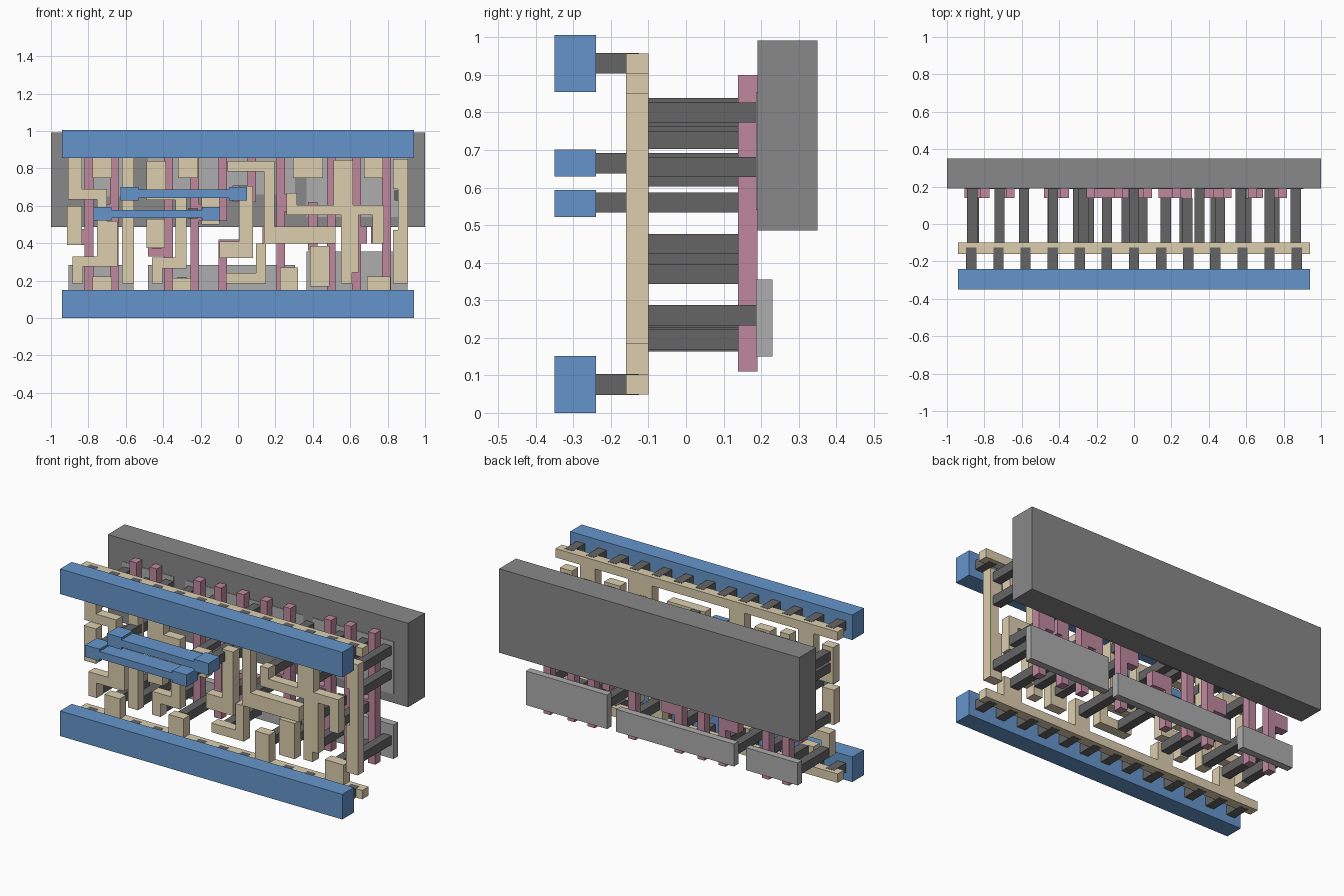
import bpy, bmesh
from mathutils import Matrix


def material(name, rgb):
    m = bpy.data.materials.new(name)
    m.diffuse_color = (*rgb, 1)
    return m


BLUE = material("blue", (0.13, 0.30, 0.60))
TAN = material("tan", (0.72, 0.62, 0.43))
PINK = material("pink", (0.52, 0.25, 0.34))
DARK = material("dark_grey", (0.13, 0.13, 0.13))
GREY = material("mid_grey", (0.25, 0.25, 0.25))
LIGHT = material("light_grey", (0.42, 0.42, 0.42))


def layer(name, rects, y0, y1, mat):
    """One object from (x0, x1, z0, z1) plates spanning y0..y1."""
    bm = bmesh.new()
    for x0, x1, z0, z1 in rects:
        mtx = Matrix.Translation(((x0 + x1) / 2, (y0 + y1) / 2, (z0 + z1) / 2))
        mtx = mtx @ Matrix.Diagonal((x1 - x0, y1 - y0, z1 - z0, 1))
        bmesh.ops.create_cube(bm, size=1, matrix=mtx)
    me = bpy.data.meshes.new(name)
    bm.to_mesh(me)
    bm.free()
    me.materials.append(mat)
    ob = bpy.data.objects.new(name, me)
    bpy.context.collection.objects.link(ob)
    return ob


def squares(points, half=0.027):
    return [(x - half, x + half, z - half, z + half) for x, z in points]


# back well slab
layer("well_slab", [(-1, 1, 0.486, 0.991)], 0.19, 0.35, GREY)

# thin diffusion plates: lower row and upper row set into the slab
layer("lower_plate_left", [(-0.905, -0.56, 0.15, 0.285)], 0.187, 0.23, LIGHT)
layer("lower_plate_middle", [(-0.48, 0.305, 0.15, 0.285)], 0.187, 0.23, LIGHT)
layer("lower_plate_right", [(0.365, 0.905, 0.15, 0.355)], 0.187, 0.23, LIGHT)
layer("upper_plates", [(-0.905, -0.56, 0.65, 0.855), (-0.48, 0.305, 0.66, 0.855),
                       (0.365, 0.905, 0.54, 0.855)], 0.187, 0.23, LIGHT)

# pink gate columns with their contact pads
GATES = {
    "a": [(-0.82, -0.773, 0.11, 0.90), (-0.905, -0.82, 0.39, 0.475)],
    "b": [(-0.685, -0.638, 0.11, 0.90), (-0.72, -0.685, 0.52, 0.61)],
    "c": [(-0.395, -0.348, 0.11, 0.90), (-0.48, -0.395, 0.33, 0.42)],
    "d": [(-0.255, -0.208, 0.11, 0.90), (-0.208, -0.17, 0.52, 0.61)],
    "e": [(-0.105, -0.058, 0.11, 0.42), (-0.058, 0.03, 0.33, 0.42)],
    "f": [(-0.105, -0.058, 0.52, 0.90), (-0.17, -0.105, 0.52, 0.61)],
    "g": [(0.05, 0.097, 0.62, 0.90), (-0.03, 0.05, 0.62, 0.71)],
    "h": [(0.205, 0.252, 0.11, 0.90), (0.252, 0.31, 0.57, 0.66),
          (0.13, 0.205, 0.40, 0.49)],
    "i": [(0.475, 0.522, 0.11, 0.90), (0.425, 0.475, 0.40, 0.49),
          (0.375, 0.425, 0.36, 0.62)],
    "j": [(0.61, 0.657, 0.11, 0.90), (0.657, 0.69, 0.40, 0.49)],
    "k": [(0.77, 0.817, 0.11, 0.90), (0.71, 0.77, 0.40, 0.49)],
}
for key, rects in GATES.items():
    layer("gate_" + key, rects, 0.138, 0.19, PINK)

# tan power rails with short stubs
layer("tan_rail_top", [(-0.94, 0.94, 0.904, 0.957), (-0.778, -0.675, 0.75, 0.904),
                       (-0.32, -0.215, 0.75, 0.904), (0.295, 0.455, 0.75, 0.904),
                       (0.675, 0.775, 0.75, 0.904)], -0.16, -0.10, TAN)
layer("tan_rail_bottom", [(-0.94, 0.94, 0.049, 0.102), (-0.778, -0.675, 0.102, 0.222),
                          (-0.35, -0.25, 0.102, 0.215), (0.225, 0.32, 0.102, 0.27),
                          (0.69, 0.815, 0.102, 0.222)], -0.16, -0.10, TAN)

# tan local wiring, one object per net
NETS = {
    "clock": [(-0.91, -0.835, 0.69, 0.855), (-0.91, -0.70, 0.635, 0.69),
              (-0.755, -0.70, 0.52, 0.635), (-0.755, -0.645, 0.33, 0.52),
              (-0.885, -0.645, 0.275, 0.33), (-0.885, -0.83, 0.185, 0.275)],
    "gate_input": [(-0.915, -0.835, 0.39, 0.60)],
    "inverted_clock": [(-0.62, -0.555, 0.185, 0.855)],
    "data_input": [(-0.49, -0.39, 0.375, 0.53)],
    "data_inverted": [(-0.49, -0.385, 0.685, 0.84), (-0.49, -0.275, 0.63, 0.685),
                      (-0.335, -0.275, 0.325, 0.63), (-0.46, -0.275, 0.265, 0.325),
                      (-0.46, -0.405, 0.185, 0.265)],
    "short_pad": [(-0.195, -0.10, 0.50, 0.645)],
    "hook": [(0.005, 0.08, 0.41, 0.705), (-0.10, 0.08, 0.32, 0.41)],
    "storage": [(-0.055, 0.195, 0.785, 0.84), (0.14, 0.195, 0.49, 0.785),
                (0.14, 0.52, 0.40, 0.49), (0.095, 0.15, 0.24, 0.40),
                (-0.065, 0.15, 0.185, 0.24)],
    "feedback": [(0.51, 0.615, 0.605, 0.845), (0.26, 0.78, 0.55, 0.605),
                 (0.26, 0.315, 0.605, 0.67), (0.72, 0.78, 0.40, 0.55),
                 (0.55, 0.645, 0.245, 0.55), (0.55, 0.61, 0.185, 0.245)],
    "lower_leg": [(0.385, 0.49, 0.17, 0.385)],
    "output": [(0.83, 0.91, 0.69, 0.85), (0.855, 0.91, 0.47, 0.69),
               (0.83, 0.91, 0.185, 0.47)],
}
for key, rects in NETS.items():
    layer("wire_" + key, rects, -0.16, -0.10, TAN)

# long contact posts down to the plates
lower = [(-0.857, 0.215), (-0.72, 0.195), (-0.588, 0.215), (-0.433, 0.22),
         (-0.30, 0.19), (0.0, 0.213), (0.27, 0.20), (0.435, 0.26),
         (0.58, 0.26), (0.745, 0.195), (0.865, 0.26)]
upper = [(-0.865, 0.80), (-0.72, 0.775), (-0.588, 0.80), (-0.433, 0.80),
         (-0.27, 0.79), (0.0, 0.812), (0.35, 0.80), (0.57, 0.80),
         (0.725, 0.80), (0.865, 0.80), (-0.865, 0.73), (0.57, 0.655),
         (0.725, 0.79), (0.865, 0.655)]
layer("plate_posts", squares(lower + upper), -0.10, 0.19, DARK)

# shorter contact posts down to the gate pads
pads = [(-0.865, 0.43), (-0.72, 0.56), (-0.588, 0.655), (-0.435, 0.40),
        (-0.24, 0.56), (-0.145, 0.56), (-0.04, 0.37), (0.045, 0.665),
        (0.17, 0.45), (0.285, 0.63), (0.46, 0.45), (0.60, 0.45), (0.75, 0.45)]
layer("gate_posts", squares(pads), -0.10, 0.14, DARK)

# front vias: 13 per rail plus two for each strap
rail_x = [-0.87 + 0.145 * i for i in range(13)]
layer("top_vias", squares([(x, 0.931) for x in rail_x], 0.0275), -0.24, -0.125, DARK)
layer("bottom_vias", squares([(x, 0.0755) for x in rail_x], 0.0275), -0.24, -0.125, DARK)
layer("strap_vias", squares([(-0.725, 0.56), (-0.145, 0.56),
                             (-0.58, 0.665), (0, 0.665)]), -0.24, -0.125, DARK)

# blue front rails and dumbbell straps
for name, z0, z1 in (("bottom", 0, 0.151), ("top", 0.855, 1.006)):
    layer("blue_rail_" + name, [(-0.94, 0.94, z0, z1)], -0.35, -0.24, BLUE)
for name, xa, xb, z in (("lower", -0.725, -0.145, 0.557), ("upper", -0.58, 0, 0.665)):
    p = 0.048
    layer("blue_strap_" + name, [(xa - p, xa + p, z - 0.036, z + 0.036),
                                 (xa + p, xb - p, z - 0.022, z + 0.022),
                                 (xb - p, xb + p, z - 0.036, z + 0.036)],
          -0.35, -0.24, BLUE)
